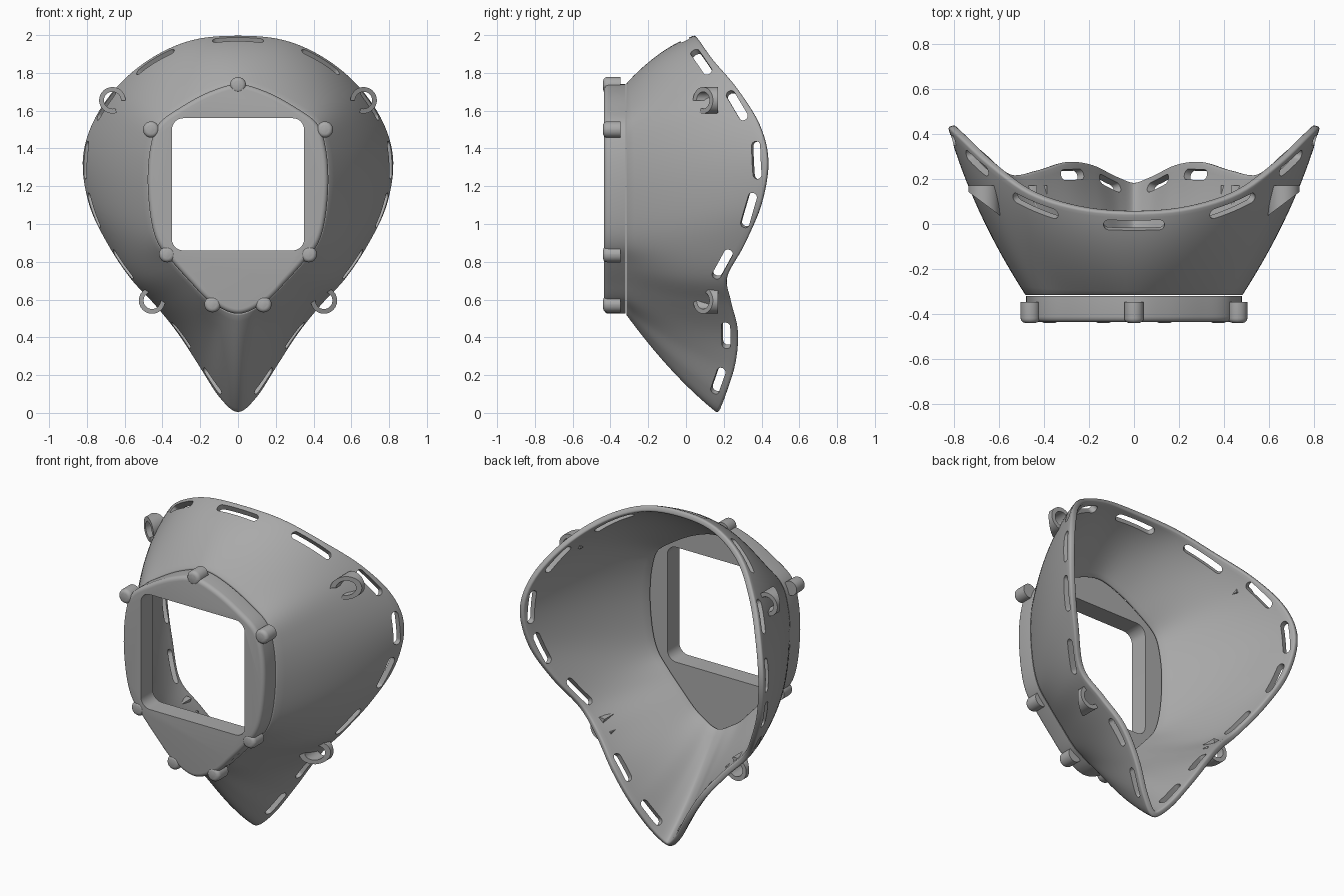
import bpy, bmesh, math
from mathutils import Vector, Matrix

cube = bpy.data.objects.get("Cube")
if cube:
    bpy.data.objects.remove(cube, do_unlink=True)

grey = bpy.data.materials.new("matte grey")
grey.use_nodes = True
grey.diffuse_color = (0.4, 0.4, 0.4, 1)
grey.node_tree.nodes["Principled BSDF"].inputs["Base Color"].default_value = (0.4, 0.4, 0.4, 1)

FRONT, BACK = -0.435, -0.32

# Matching half outlines from the top round to the chin: plate x, z, then rim x, y, z
PAIRS = [
    (0, 1.74, 0, .05, 2.0), (.15, 1.70, .25, .07, 1.975), (.30, 1.62, .47, .14, 1.875),
    (.42, 1.53, .65, .27, 1.72), (.465, 1.4, .775, .385, 1.53), (.478, 1.22, .825, .43, 1.33),
    (.46, 1.02, .79, .395, 1.1), (.42, .89, .69, .31, .89), (.34, .79, .57, .215, .71),
    (.25, .69, .44, .235, .57), (.17, .605, .32, .27, .42), (.10, .56, .21, .255, .25),
    (.05, .535, .10, .20, .08), (0, .525, 0, .165, 0)]
HALF = len(PAIRS) - 1
LOOP = 2 * HALF


def control(i):
    i %= LOOP
    px, pz, rx, ry, rz = PAIRS[min(i, LOOP - i)]
    s = 1 if i <= HALF else -1
    return Vector((s * px, BACK, pz)), Vector((s * rx, ry, rz))


def ends(u):
    """Smooth plate and rim points at loop position u."""
    i = math.floor(u)
    f = u - i
    c = [control(i + k) for k in (-1, 0, 1, 2)]
    out = []
    for side in (0, 1):
        a, b, d, e = (p[side] for p in c)
        out.append(b + .5 * f * (d - a + f * (2 * a - 5 * b + 4 * d - e + f * (3 * (b - d) + e - a))))
    return out


def surface(u, t):
    """Outer skin, slightly bulged between plate and rim."""
    a, b = ends(u)
    p = a.lerp(b, t)
    out = Vector((p.x, 0, p.z - 1.15)).normalized()
    return p + out * (.14 * t * (1 - t))


def finish(name, bm, angle=35):
    mesh = bpy.data.meshes.new(name)
    bm.to_mesh(mesh)
    bm.free()
    mesh.materials.append(grey)
    ob = bpy.data.objects.new(name, mesh)
    bpy.context.collection.objects.link(ob)
    smooth(ob, angle)
    return ob


def smooth(ob, angle=35):
    bpy.ops.object.select_all(action='DESELECT')
    ob.select_set(True)
    bpy.context.view_layer.objects.active = ob
    bpy.ops.object.shade_smooth_by_angle(angle=math.radians(angle))


def add_prism(bm, pts, depth, matrix):
    """Extrude an x, z outline from y = 0 to y = depth; returns the y = 0 vertices."""
    near = [bm.verts.new(matrix @ Vector((x, 0, z))) for x, z in pts]
    far = [bm.verts.new(matrix @ Vector((x, depth, z))) for x, z in pts]
    n = len(pts)
    faces = [bm.faces.new(near), bm.faces.new(far[::-1])]
    faces += [bm.faces.new((near[k], far[k], far[(k + 1) % n], near[(k + 1) % n])) for k in range(n)]
    bmesh.ops.recalc_face_normals(bm, faces=faces)
    return near


def round_front(bm, near, width):
    group = set(near)
    edges = [e for e in bm.edges if e.verts[0] in group and e.verts[1] in group]
    bmesh.ops.bevel(bm, geom=edges, offset=width, segments=4, profile=.5, affect='EDGES')


def rounded_box(hx, hz, r, cx=0, cz=0, steps=6):
    pts = []
    for q, (sx, sz) in enumerate(((1, 1), (-1, 1), (-1, -1), (1, -1))):
        for k in range(steps + 1):
            a = math.pi / 2 * (q + k / steps)
            pts.append((cx + sx * (hx - r) + r * math.cos(a), cz + sz * (hz - r) + r * math.sin(a)))
    return pts


def apply(ob, kind, **settings):
    bpy.context.view_layer.objects.active = ob
    mod = ob.modifiers.new(kind.lower(), kind)
    for key, value in settings.items():
        setattr(mod, key, value)
    bpy.ops.object.modifier_apply(modifier=mod.name)


def cut(ob, bm):
    cutter = finish("cutter", bm)
    cutter.hide_render = True
    apply(ob, 'BOOLEAN', operation='DIFFERENCE', solver='EXACT', object=cutter)
    bpy.data.objects.remove(cutter, do_unlink=True)
    smooth(ob)


# Shell lofted from the plate to the wavy rim
bm = bmesh.new()
around, along = LOOP * 6, 16
grid = [[bm.verts.new(surface(i * LOOP / around, j / along)) for j in range(along + 1)]
        for i in range(around)]
for i in range(around):
    here, there = grid[i], grid[(i + 1) % around]
    for j in range(along):
        bm.faces.new((here[j], there[j], there[j + 1], here[j + 1]))
shell = finish("mask_shell", bm)
apply(shell, 'SOLIDIFY', thickness=.035, offset=-1)
apply(shell, 'BEVEL', width=.011, segments=3, limit_method='ANGLE', angle_limit=math.radians(55))

# Strap slots following the rim: loop position and half length
SLOTS = [(0, .135), (1.93, .125), (3.45, .1), (4.93, .1), (6.1, .1), (7.55, .1), (10.1, .085), (11.6, .085)]
bm = bmesh.new()
for u, half in SLOTS:
    for pos in ({u, LOOP - u} if u else {0}):
        rise = surface(pos, 1) - surface(pos, .9)
        t = 1 - .06 * .1 / rise.length
        tangent = (surface(pos + .1, t) - surface(pos - .1, t)).normalized()
        normal = tangent.cross(rise).normalized()
        frame = Matrix((tangent, normal, tangent.cross(normal))).transposed().to_4x4()
        frame.translation = surface(pos, t) - normal * .09
        add_prism(bm, rounded_box(half, .024, .0235), .15, frame)
cut(shell, bm)

# Front plate with softened outer edge and square window
bm = bmesh.new()
outline = [(p.x, p.z) for p in (ends(i * LOOP / around)[0] for i in range(around))]
near = add_prism(bm, outline, BACK - FRONT, Matrix.Translation((0, FRONT, 0)))
round_front(bm, near, .025)
plate = finish("front_plate", bm)
bm = bmesh.new()
add_prism(bm, rounded_box(.35, .35, .06, 0, 1.21), .4, Matrix.Translation((0, -.6, 0)))
cut(plate, bm)

# Knobs around the plate
bumps = [(0, 1.735)] + [(s * x, z) for s in (1, -1) for x, z in ((.46, 1.5), (.375, .84), (.135, .575))]
for x, z in bumps:
    bm = bmesh.new()
    near = add_prism(bm, rounded_box(.043, .043, .0425), .092, Matrix.Translation((x, FRONT - .004, z)))
    round_front(bm, near, .022)
    finish("plate_knob", bm)

# Open hose clips with slanted front ends
for s in (1, -1):
    for x, z, facing in ((.665, 1.655, 215), (.455, .595, 145)):
        arc = [math.radians(facing + 35 + k * 290 / 28) for k in range(29)]
        ring = [(.07 * math.cos(a), .07 * math.sin(a)) for a in arc]
        ring += [(.045 * math.cos(a), .045 * math.sin(a)) for a in reversed(arc)]
        bm = bmesh.new()
        near = add_prism(bm, [(s * px, pz) for px, pz in ring], .08, Matrix.Translation((s * x, .09, z)))
        for v in near:
            v.co.y += .75 * (abs(v.co.x) - x)
        finish("strap_clip", bm)
